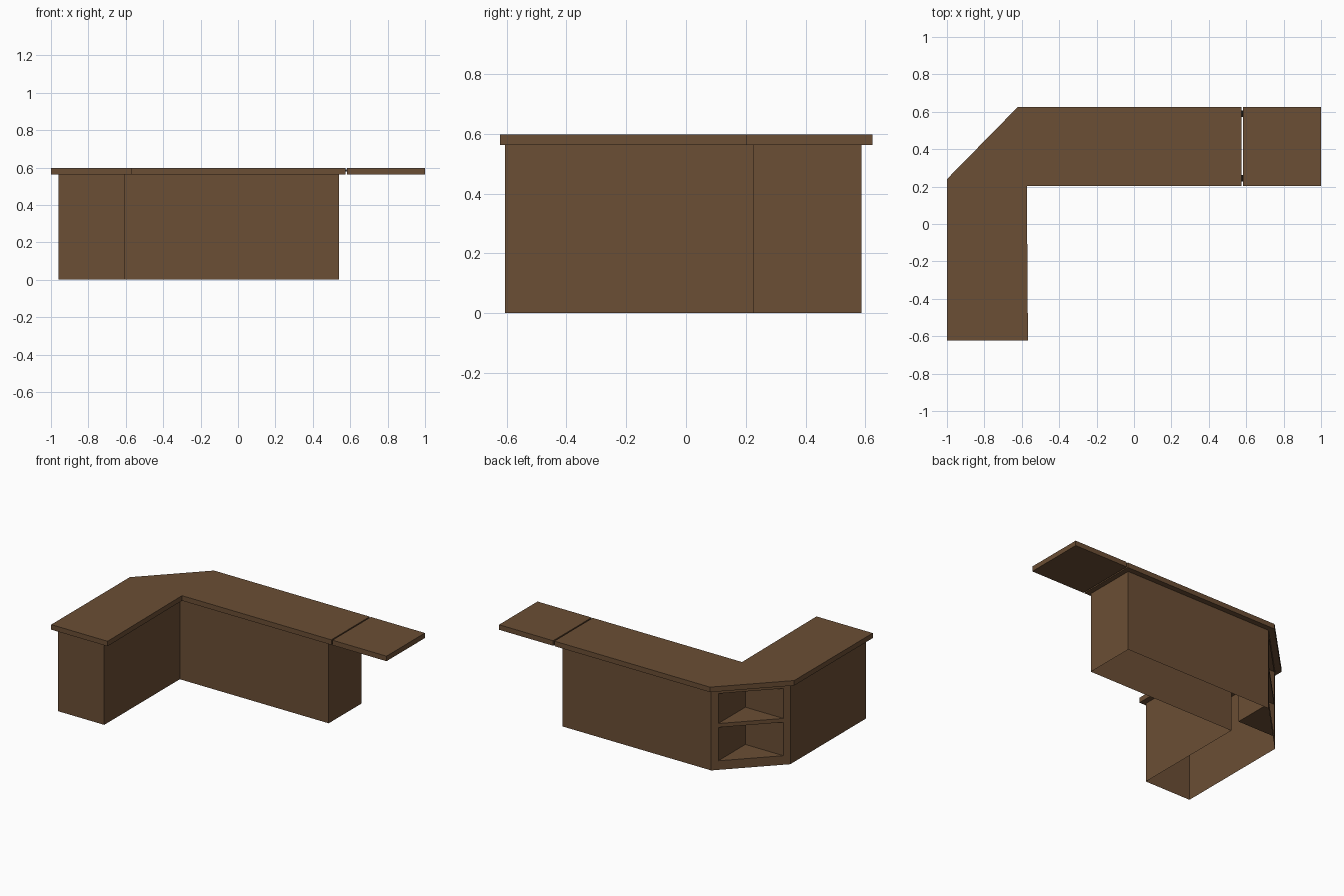
import bpy, bmesh
from mathutils import Vector

if "Cube" in bpy.data.objects:
    bpy.data.objects.remove(bpy.data.objects["Cube"])


def material(name, rgb):
    m = bpy.data.materials.new(name)
    m.diffuse_color = (*rgb, 1)
    m.use_nodes = True
    m.node_tree.nodes["Principled BSDF"].inputs["Base Color"].default_value = m.diffuse_color
    return m


WOOD = material("brown wood", (0.147, 0.077, 0.035))
DARK = material("dark hinge metal", (0.03, 0.025, 0.02))


def finish(bm, name, mat):
    mesh = bpy.data.meshes.new(name)
    bm.to_mesh(mesh)
    bm.free()
    mesh.materials.append(mat)
    ob = bpy.data.objects.new(name, mesh)
    bpy.context.collection.objects.link(ob)
    return ob


def slab(name, outline, z0, z1, mat):
    """Extrude a counter-clockwise outline from z0 to z1."""
    bm = bmesh.new()
    face = bm.faces.new([bm.verts.new((x, y, z0)) for x, y in outline])
    out = bmesh.ops.extrude_face_region(bm, geom=[face])
    top = [v for v in out["geom"] if isinstance(v, bmesh.types.BMVert)]
    bmesh.ops.translate(bm, verts=top, vec=(0, 0, z1 - z0))
    bmesh.ops.recalc_face_normals(bm, faces=bm.faces)
    return finish(bm, name, mat)


def rect(x0, x1, y0, y1):
    return [(x0, y0), (x1, y0), (x1, y1), (x0, y1)]


Z_BODY, Z_TOP = 0.563, 0.598

# Counter top with chamfered back corner, and the lifting flap
slab("counter_top", [(-1, -0.623), (-0.567, -0.623), (-0.573, 0.203), (0.575, 0.203),
                     (0.575, 0.625), (-0.622, 0.625), (-1, 0.24)], Z_BODY, Z_TOP, WOOD)
slab("counter_flap", rect(0.584, 1, 0.203, 0.625), Z_BODY, Z_TOP, WOOD)

# Hinges across the gap
for i, y in enumerate((0.245, 0.59)):
    bm = bmesh.new()
    bmesh.ops.create_cone(bm, cap_ends=True, segments=8, radius1=0.006, radius2=0.006, depth=0.036)
    for v in bm.verts:
        x, yy, z = v.co
        v.co = (0.5795 + x, y + z, 0.584 + yy)
    bmesh.ops.recalc_face_normals(bm, faces=bm.faces)
    finish(bm, f"hinge_{i + 1}", DARK)

# Hollow L-shaped base, open underneath, with two shelf openings in the angled corner
bm = bmesh.new()


def polygon(points):
    bm.faces.new([bm.verts.new(p) for p in points])


def wall(a, b, z0, z1):
    polygon([(a[0], a[1], z0), (b[0], b[1], z0), (b[0], b[1], z1), (a[0], a[1], z1)])


outline = [(-0.96, 0.225), (-0.96, -0.605), (-0.605, -0.605), (-0.605, 0.225),
           (0.54, 0.225), (0.54, 0.587), (-0.605, 0.587)]
for a, b in zip(outline, outline[1:]):
    wall(a, b, 0, Z_BODY)

# Angled front frame
start, end = Vector(outline[-1]), Vector(outline[0])
cols = [start.lerp(end, t) for t in (0, 0.089, 0.911, 1)]
rows = [0, 0.063, 0.295, 0.322, 0.53, Z_BODY]
for r in range(5):
    for c in range(3):
        if not (c == 1 and r in (1, 3)):
            wall(cols[c], cols[c + 1], rows[r], rows[r + 1])

# Triangular shelf compartments behind the openings
p, q = cols[1], cols[2]
apex = Vector((p.x, q.y))
for r in (1, 3):
    z0, z1 = rows[r], rows[r + 1]
    wall(p, apex, z0, z1)
    wall(apex, q, z0, z1)
    polygon([(v.x, v.y, z0) for v in (p, q, apex)])
    polygon([(v.x, v.y, z1) for v in (apex, q, p)])
bmesh.ops.remove_doubles(bm, verts=bm.verts, dist=0.0005)
finish(bm, "counter_base", WOOD)
